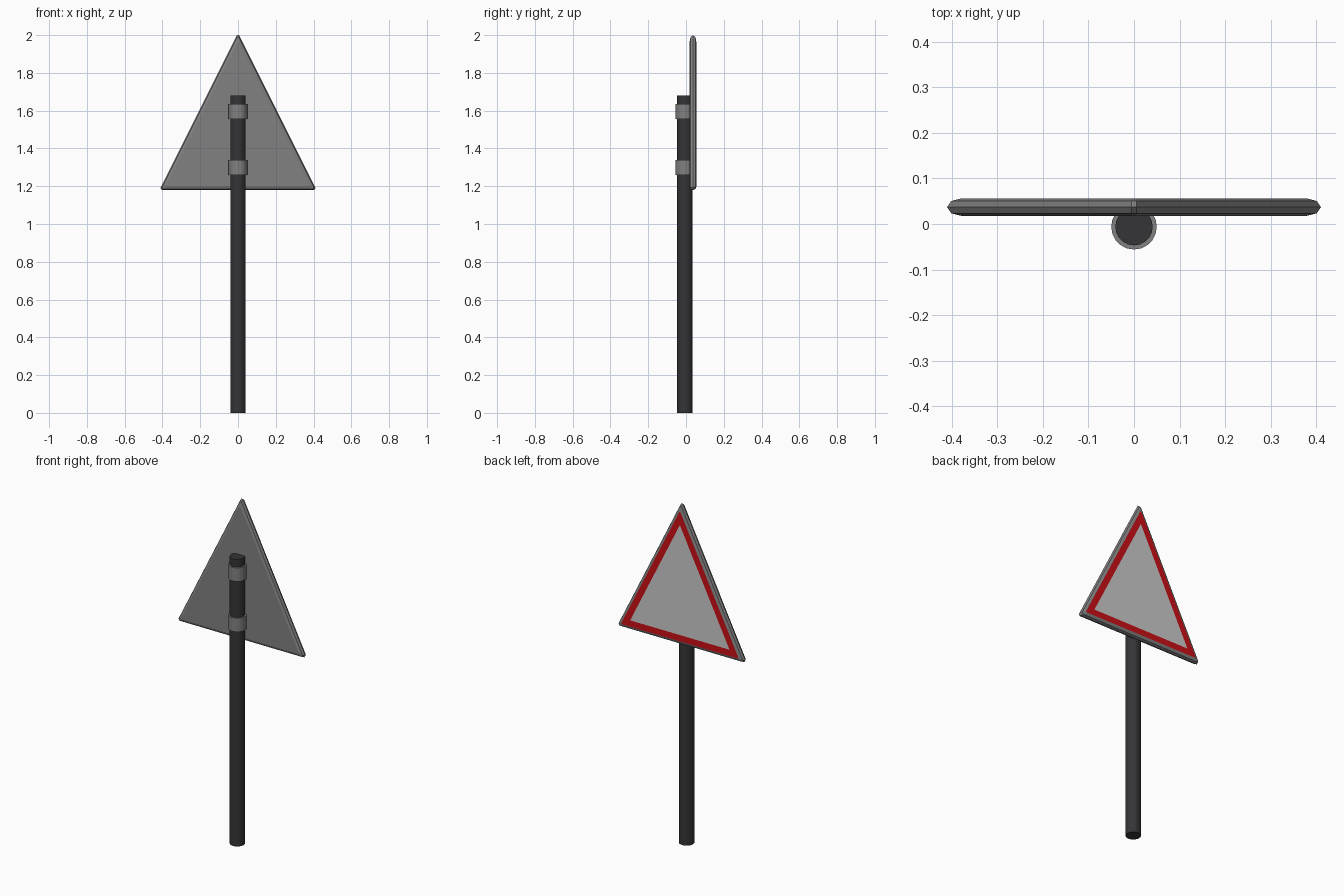
import bpy, bmesh
from math import sin, cos, pi, sqrt

if "Cube" in bpy.data.objects:
    bpy.data.objects.remove(bpy.data.objects["Cube"])

APEX, BASE = 2.011, 1.18      # uncut triangle, side slope 2:1
PLATE_Y, ROUND = 0.037, 0.019
POLE_Y = -0.006


def material(name, rgb):
    m = bpy.data.materials.new(name)
    m.diffuse_color = (*rgb, 1)
    m.use_nodes = True
    m.node_tree.nodes["Principled BSDF"].inputs["Base Color"].default_value = m.diffuse_color
    return m


def make_object(name, bm, mat=None):
    me = bpy.data.meshes.new(name)
    bm.to_mesh(me)
    bm.free()
    ob = bpy.data.objects.new(name, me)
    bpy.context.collection.objects.link(ob)
    if mat:
        me.materials.append(mat)
    return ob


def outline(inset, cut, y):
    """Triangle inset from the sign edge, with its corners cut off."""
    top, bot = APEX - sqrt(5) * inset, BASE + inset
    w = (top - bot) / 2
    dx, dz = cut / sqrt(5), 2 * cut / sqrt(5)
    half = [(dx, top - dz), (w - dx, bot + dz), (w - cut, bot)]
    pts = half + [(-x, z) for x, z in reversed(half)]
    return [(x, y, z) for x, z in pts]


def tube(name, radius, z0, z1, mat=None):
    bpy.ops.mesh.primitive_cylinder_add(vertices=20, radius=radius, depth=z1 - z0,
                                        location=(0, POLE_Y, (z0 + z1) / 2))
    ob = bpy.context.object
    ob.name = name
    if mat:
        ob.data.materials.append(mat)


dark = material("dark_metal", (0.035, 0.035, 0.038))
grey = material("plate_grey", (0.22, 0.22, 0.22))
red = material("border_red", (0.6, 0.005, 0.008))
white = material("panel_white", (0.55, 0.55, 0.55))

# Pole and its two clamps
tube("pole", 0.041, 0, 1.68, dark)
tube("lower_clamp", 0.05, 1.26, 1.34, grey)
tube("upper_clamp", 0.05, 1.555, 1.635, grey)

# Triangular plate with rounded rim, lofted from inset outlines
bm = bmesh.new()
loops = []
for i in range(5):
    t = -pi / 2 + i * pi / 4
    pts = outline(ROUND * (1 - cos(t)), 0.012, PLATE_Y + ROUND * sin(t))
    loops.append([bm.verts.new(p) for p in pts])
for a, b in zip(loops, loops[1:]):
    for k in range(6):
        n = (k + 1) % 6
        bm.faces.new((a[k], a[n], b[n], b[k]))
bm.faces.new(loops[0])
bm.faces.new(loops[-1])
bmesh.ops.recalc_face_normals(bm, faces=bm.faces)
make_object("sign_plate", bm, grey)

# Red border and pale panel on the face (+y side)
FACE_Y = PLATE_Y + ROUND + 0.001
outer = outline(0.021, 0.008, FACE_Y)
inner = outline(0.058, 0.002, FACE_Y)
bm = bmesh.new()
vo, vi = [[bm.verts.new(p) for p in ring] for ring in (outer, inner)]
for k in range(6):
    n = (k + 1) % 6
    bm.faces.new((vo[n], vo[k], vi[k], vi[n]))
for f in bm.faces:
    f.normal_update()
    if f.normal.y < 0:
        f.normal_flip()
make_object("red_border", bm, red)

bm = bmesh.new()
face = bm.faces.new([bm.verts.new(p) for p in inner])
face.normal_update()
if face.normal.y < 0:
    face.normal_flip()
make_object("face_panel", bm, white)
